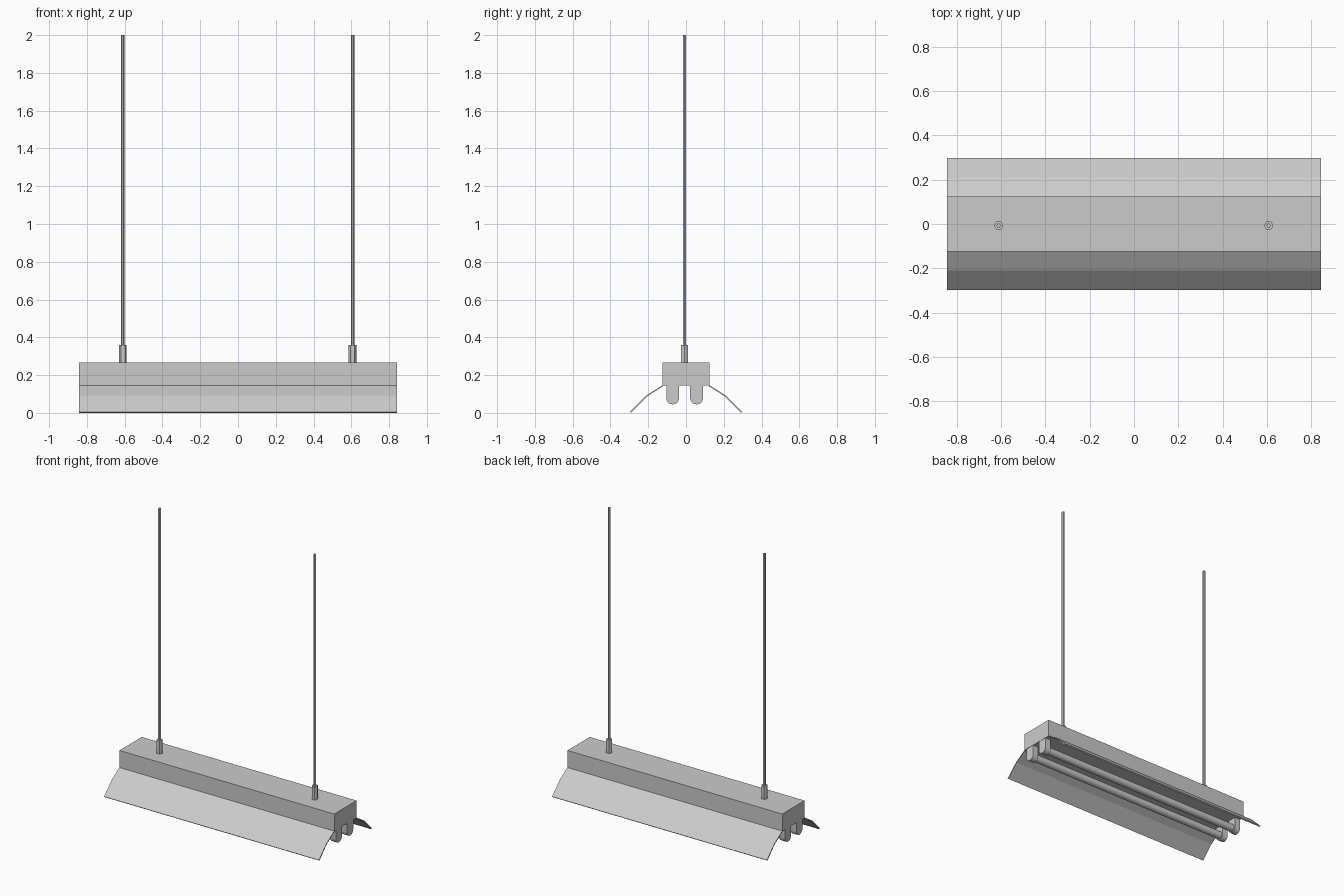
import bpy, bmesh
from math import sin, cos, pi
from mathutils import Vector

if "Cube" in bpy.data.objects:
    bpy.data.objects.remove(bpy.data.objects["Cube"])

HALF = 0.842      # half length of the fixture
AXIS_Y = -0.007   # centre line of rods and lamps


def extrude(name, profile, to3d, vec, smooth=False):
    """Extrude a closed 2D profile along vec into a solid prism."""
    bm = bmesh.new()
    face = bm.faces.new([bm.verts.new(to3d(a, b)) for a, b in profile])
    res = bmesh.ops.extrude_face_region(bm, geom=[face])
    verts = [g for g in res["geom"] if isinstance(g, bmesh.types.BMVert)]
    bmesh.ops.translate(bm, verts=verts, vec=Vector(vec))
    bmesh.ops.recalc_face_normals(bm, faces=bm.faces)
    mesh = bpy.data.meshes.new(name)
    bm.to_mesh(mesh)
    bm.free()
    obj = bpy.data.objects.new(name, mesh)
    bpy.context.collection.objects.link(obj)
    if smooth:
        bpy.ops.object.select_all(action='DESELECT')
        obj.select_set(True)
        bpy.context.view_layer.objects.active = obj
        bpy.ops.object.shade_smooth_by_angle()
    return obj


def along_x(name, profile, x0, x1, smooth=False):
    return extrude(name, profile, lambda y, z: (x0, y, z), (x1 - x0, 0, 0), smooth)


def ring(cx, cy, r, n):
    return [(cx + r * cos(2 * pi * i / n), cy + r * sin(2 * pi * i / n)) for i in range(n)]


# ballast housing
along_x("housing", [(-0.125, 0.145), (0.125, 0.145), (0.125, 0.267), (-0.125, 0.267)],
        -HALF, HALF)

# folded sheet reflectors on both sides
wing = [(0.123, 0.147), (0.209, 0.093), (0.297, 0.006),
        (0.291, 0.0), (0.206, 0.087), (0.123, 0.140)]
for side, s in (("front", -1), ("back", 1)):
    along_x(side + "_reflector", [(s * y, z) for y, z in wing], -HALF, HALF)

# lamp tubes and their rounded end sockets
R, CZ = 0.034, 0.079
for side, s in (("front", -1), ("back", 1)):
    cy = AXIS_Y + s * 0.0635
    socket = [(cy + R, 0.15), (cy - R, 0.15)]
    socket += [(cy - R * cos(pi * i / 10), CZ - R * sin(pi * i / 10)) for i in range(11)]
    for end, e in (("left", -1), ("right", 1)):
        along_x(f"{side}_{end}_socket", socket, e * (HALF - 0.002), e * (HALF - 0.045), True)
    along_x(side + "_lamp_tube", ring(cy, CZ, 0.026, 16), -HALF + 0.03, HALF - 0.03, True)

# hexagonal suspension rods with collars
for end, x in (("left", -0.61), ("right", 0.607)):
    for part, r, z0, z1 in (("collar", 0.021, 0.26, 0.36), ("rod", 0.0095, 0.35, 2.0)):
        extrude(f"{end}_{part}", ring(x, AXIS_Y, r, 6),
                lambda a, b, z=z0: (a, b, z), (0, 0, z1 - z0))
